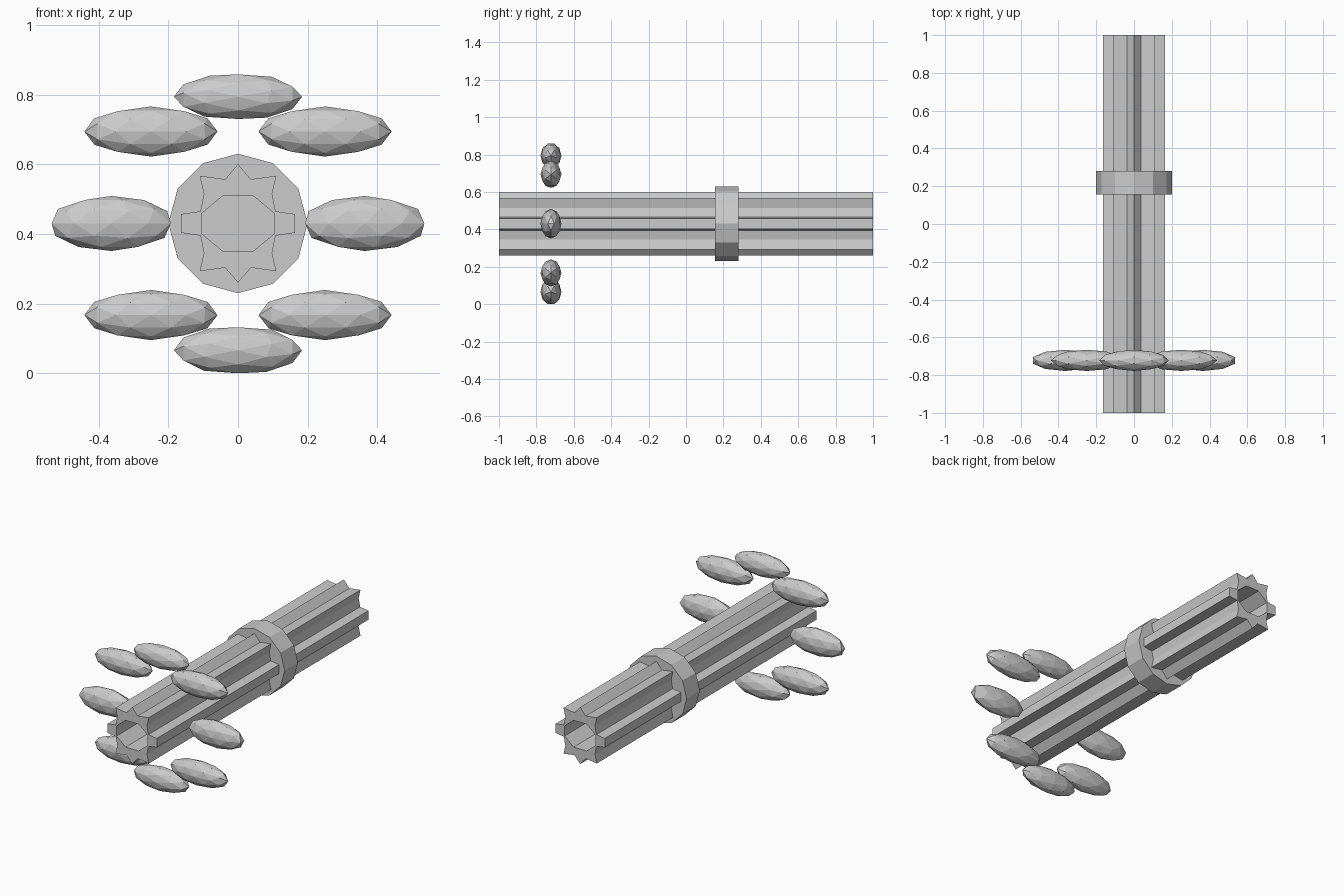
import bpy, bmesh, math
from mathutils import Matrix, Vector

if "Cube" in bpy.data.objects:
    bpy.data.objects.remove(bpy.data.objects["Cube"])

CZ = 0.43  # height of the tube axis


def mirror_quarter(q):
    """Closed outline from one quadrant, listed from the +z axis to the +x axis."""
    right = q + [(x, -z) for x, z in reversed(q)]
    left = [(-x, z) for x, z in reversed(right) if x > 0]
    return right + left


# Fluted hollow tube: toothed outline with an eight-sided bore
outer = mirror_quarter([(0, 0.17), (0.037, 0.127), (0.11, 0.137),
                        (0.098, 0.085), (0.108, 0.035), (0.163, 0.027)])
bore = mirror_quarter([(0.043, 0.08), (0.103, 0.03)])
curve = bpy.data.curves.new("fluted_tube", 'CURVE')
curve.dimensions = '2D'
curve.fill_mode = 'BOTH'
curve.extrude = 1.0
for outline in (outer, bore):
    s = curve.splines.new('POLY')
    s.points.add(len(outline) - 1)
    for p, (x, z) in zip(s.points, outline):
        p.co = (x, z, 0, 1)
    s.use_cyclic_u = True
tube = bpy.data.objects.new("fluted_tube", curve)
bpy.context.collection.objects.link(tube)
tube.location = (0, 0, CZ)
tube.rotation_euler = (math.pi / 2, 0, 0)
bpy.context.view_layer.objects.active = tube
tube.select_set(True)
bpy.ops.object.convert(target='MESH')
for p in bpy.context.object.data.polygons:
    p.use_smooth = False

# Solid twelve-sided band around the tube
bpy.ops.mesh.primitive_cylinder_add(vertices=12, radius=0.2, depth=0.125,
                                    location=(0, 0.2175, CZ),
                                    rotation=(math.pi / 2, 0, 0))
bpy.context.object.name = "band"


def stone(name, x, z, half_x, half_z, roll, flip=1):
    """Faceted stone, rolled in the front plane, then stretched to its size."""
    bm = bmesh.new()
    bmesh.ops.create_icosphere(bm, subdivisions=2, radius=1)
    bm.transform(Matrix.Rotation(math.radians(-roll), 4, 'Y'))
    ext = [max(abs(v.co[i]) for v in bm.verts) for i in range(3)]
    size = (flip * half_x, 0.056, half_z)
    for v in bm.verts:
        v.co = Vector([v.co[i] / ext[i] * size[i] for i in range(3)])
    bmesh.ops.recalc_face_normals(bm, faces=bm.faces)
    me = bpy.data.meshes.new(name)
    bm.to_mesh(me)
    bm.free()
    ob = bpy.data.objects.new(name, me)
    ob.location = (x, -0.722, z)
    bpy.context.collection.objects.link(ob)


# Ring of eight stones
stone("stone_top", 0, 0.794, 0.184, 0.064, 90)
stone("stone_bottom", 0, 0.066, 0.184, 0.066, 90)
for side, sx in (("left", -1), ("right", 1)):
    stone(f"stone_{side}", sx * 0.364, CZ, 0.171, 0.079, 0, -sx)
    stone(f"stone_upper_{side}", sx * 0.25, 0.694, 0.191, 0.072, -58, -sx)
    stone(f"stone_lower_{side}", sx * 0.25, 0.167, 0.191, 0.072, -58, sx)
